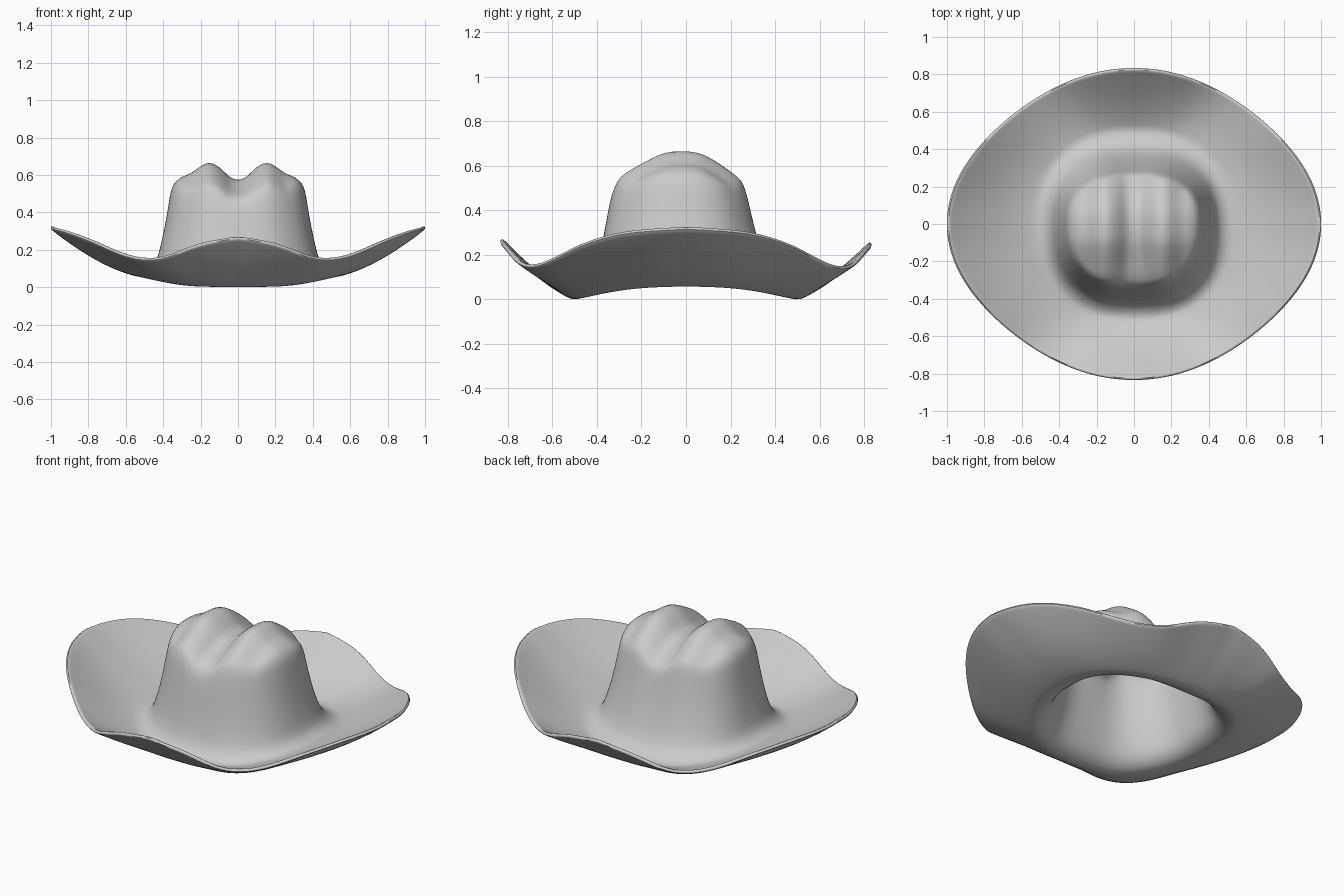
import bpy, bmesh
from math import sin, cos, pi, degrees, copysign

if "Cube" in bpy.data.objects:
    bpy.data.objects.remove(bpy.data.objects["Cube"])

SEG = 96


def curve(pts, x):
    # smooth interpolation through a few (x, value) points
    x = min(max(x, pts[0][0]), pts[-1][0])
    i = 0
    while i < len(pts) - 2 and x > pts[i + 1][0]:
        i += 1
    slope = lambda k: ((pts[min(k + 1, len(pts) - 1)][1] - pts[max(k - 1, 0)][1]) /
                       (pts[min(k + 1, len(pts) - 1)][0] - pts[max(k - 1, 0)][0]))
    (x0, a), (x1, b) = pts[i], pts[i + 1]
    h = x1 - x0
    t = (x - x0) / h
    return (a * (2*t**3 - 3*t**2 + 1) + b * (3*t**2 - 2*t**3)
            + h * slope(i) * (t**3 - 2*t**2 + t) + h * slope(i + 1) * (t**3 - t**2))


# rim height by angle from the side, crown drop across x and along y
RIM = [(0, .335), (20, .312), (35, .262), (50, .188), (58, .164), (66, .172), (78, .243), (90, .282)]
DROP_X = [(-.05, .08), (0, .095), (.05, .08), (.1, .03), (.155, 0), (.2, .025), (.25, .062), (.3, .08), (.345, .12)]
DROP_Y = [(-.34, .17), (-.28, .11), (-.2, .06), (-.1, .01), (-.03, 0), (.06, .01), (.15, .06), (.24, .13), (.28, .18)]


def oval(t, rx, front, back, n):
    c, s = cos(t), sin(t)
    x = copysign(abs(c) ** (2 / n), c) * rx
    y = copysign(abs(s) ** (2 / n), s) * (back if s > 0 else front)
    return x, y


def top_z(x, y):
    dx = curve(DROP_X, abs(x))
    if abs(x) < .155:
        dx *= 1 - .45 * min(1, ((y + .03) / .3) ** 2)
    return .672 - dx - curve(DROP_Y, y)


def base_z(t):
    return .07 - .06 * sin(t) ** 2


def brim_point(t, u):
    x0, y0 = oval(t, .48, .48, .48, 2.3)
    k = 1 - .045 * sin(2 * t) ** 2
    x1, y1 = cos(t) * k, .832 * sin(t) * k
    ang = degrees(t) % 180
    rim = curve(RIM, min(ang, 180 - ang)) - (.015 * sin(t) ** 4 if sin(t) > 0 else 0)
    g = u ** (1.6 - .25 * sin(t) ** 2)
    return x0 + (x1 - x0) * u, y0 + (y1 - y0) * u, base_z(t) + (rim - base_z(t)) * g


EDGE = (.335, .315, .258, 2.4)


def wall_point(t, rx, front, back, f):
    x, y = oval(t, rx, front, back, 2.4)
    return x, y, base_z(t) + (top_z(*oval(t, *EDGE)) - base_z(t)) * f


def top_point(t, s):
    x, y = oval(t, EDGE[0] * s, EDGE[1] * s, EDGE[2] * s, 2 + .4 * s)
    y -= .03 * (1 - s)
    return x, y, top_z(x, y)


# rings from rim to crown centre
rings = [lambda t, u=u: brim_point(t, u) for u in (1, .97, .88, .75, .6, .45, .3, .15, .05)]
for w in [(.445, .44, .425, .07), (.425, .41, .385, .17), (.405, .387, .352, .32),
          (.38, .366, .316, .55), (.36, .345, .285, .8), (.35, .332, .272, .93)]:
    rings.append(lambda t, w=w: wall_point(t, *w))
for s in (1, .94, .86, .76, .66, .56, .46, .36, .26, .16, .07):
    rings.append(lambda t, s=s: top_point(t, s))

# hat shell
bm = bmesh.new()
rows = [[bm.verts.new(r(2 * pi * i / SEG)) for i in range(SEG)] for r in rings]
for a, b in zip(rows, rows[1:]):
    for i in range(SEG):
        j = (i + 1) % SEG
        bm.faces.new((a[i], a[j], b[j], b[i]))
tip = bm.verts.new((0, -.03, top_z(0, -.03)))
for i in range(SEG):
    bm.faces.new((rows[-1][i], rows[-1][(i + 1) % SEG], tip))
bmesh.ops.recalc_face_normals(bm, faces=bm.faces)
mesh = bpy.data.meshes.new("hat")
bm.to_mesh(mesh)
bm.free()
hat = bpy.data.objects.new("hat", mesh)
bpy.context.collection.objects.link(hat)
bpy.context.view_layer.objects.active = hat
hat.select_set(True)

# felt thickness and smoothing
solid = hat.modifiers.new("thickness", 'SOLIDIFY')
solid.thickness = .02
solid.offset = 0
solid.use_rim = True
solid.edge_crease_rim = .8
hat.modifiers.new("smooth", 'SUBSURF').levels = 1
hat.modifiers["smooth"].render_levels = 1
for m in ("thickness", "smooth"):
    bpy.ops.object.modifier_apply(modifier=m)
bpy.ops.object.shade_smooth_by_angle(angle=.8)

# rest on the ground
low = min(v.co.z for v in hat.data.vertices)
for v in hat.data.vertices:
    v.co.z -= low
